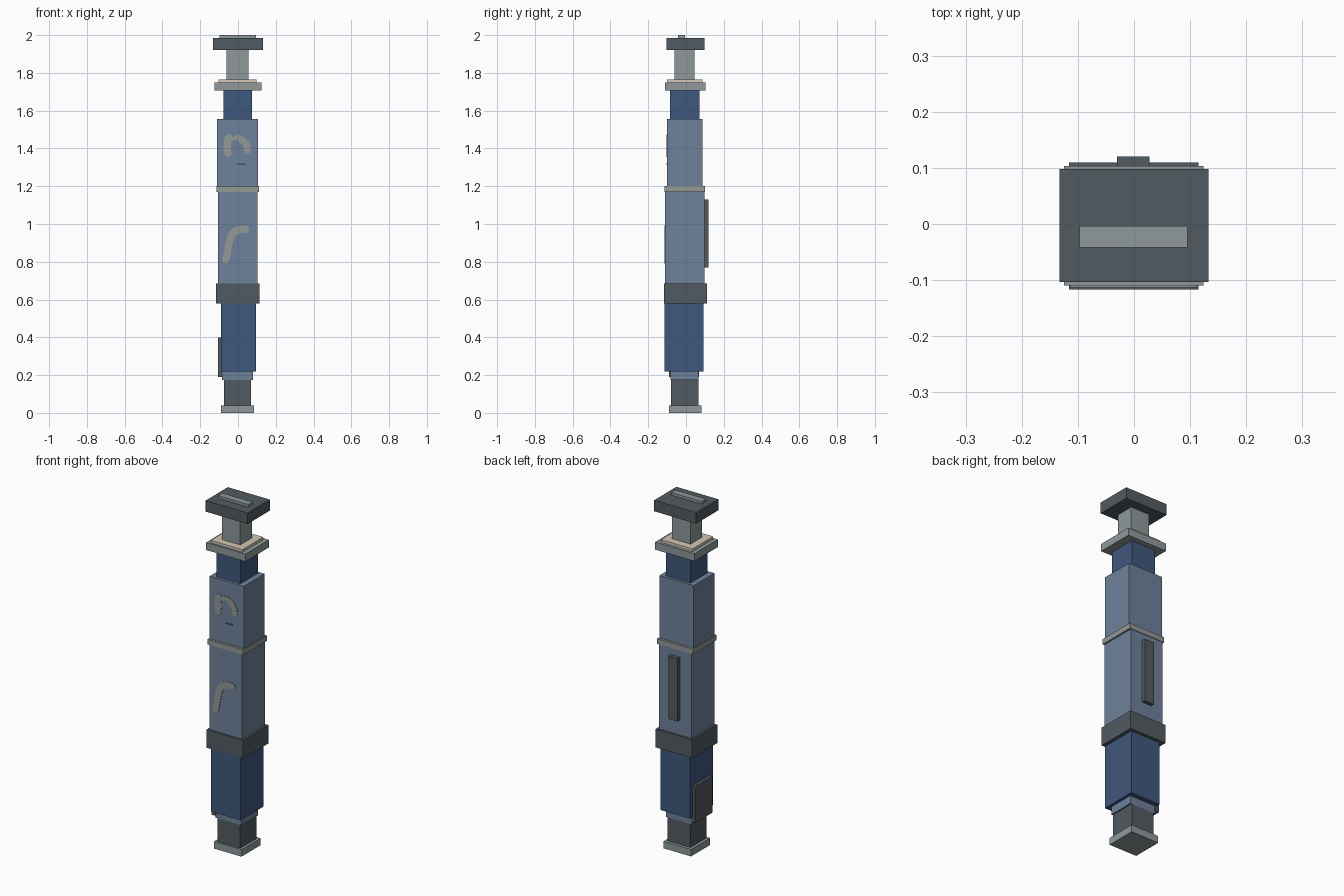
import bpy, bmesh, math
from mathutils import Vector
from mathutils.geometry import interpolate_bezier

if "Cube" in bpy.data.objects:
    bpy.data.objects.remove(bpy.data.objects["Cube"], do_unlink=True)


def material(name, rgb):
    """Flat colour given as 0-255 display values."""
    lin = [((c / 255 + 0.055) / 1.055) ** 2.4 for c in rgb]
    m = bpy.data.materials.new(name)
    m.use_nodes = True
    m.diffuse_color = (*lin, 1)
    bsdf = m.node_tree.nodes["Principled BSDF"]
    bsdf.inputs["Base Color"].default_value = (*lin, 1)
    bsdf.inputs["Roughness"].default_value = 0.7
    return m


slate = material("slate blue", (111, 130, 155))
navy = material("navy blue", (63, 88, 125))
charcoal = material("charcoal", (82, 91, 97))
steel = material("steel grey", (142, 153, 155))
trim = material("warm grey", (148, 152, 150))
cream = material("cream", (212, 200, 182))


def finish(name, bm, mat):
    bmesh.ops.recalc_face_normals(bm, faces=bm.faces)
    mesh = bpy.data.meshes.new(name)
    bm.to_mesh(mesh)
    bm.free()
    mesh.materials.append(mat)
    ob = bpy.data.objects.new(name, mesh)
    bpy.context.collection.objects.link(ob)
    return ob


def box(name, mat, x, y, z):
    """Box from (low, high) pairs on each axis."""
    bm = bmesh.new()
    bmesh.ops.create_cube(bm, size=1)
    for v in bm.verts:
        v.co = [(lo + hi) / 2 + c * (hi - lo) for c, (lo, hi) in zip(v.co, (x, y, z))]
    return finish(name, bm, mat)


def stroke(name, mat, ctrl, width, face_y):
    """Thin painted stroke with round ends along a Bezier in the xz plane."""
    pts = interpolate_bezier(*[Vector((p[0], 0, p[1])) for p in ctrl], 14)
    r = width / 2
    sides = ([], [])
    tangents = []
    for i, p in enumerate(pts):
        t = (pts[min(i + 1, len(pts) - 1)] - pts[max(i - 1, 0)]).normalized()
        n = Vector((-t.z, 0, t.x)) * r
        tangents.append((t * r, n))
        sides[0].append(p + n)
        sides[1].append(p - n)

    def cap(p, t, n):
        return [p + n * math.cos(a) + t * math.sin(a)
                for a in (math.pi * k / 6 for k in range(1, 6))]

    t0, n0 = tangents[0]
    t1, n1 = tangents[-1]
    outline = sides[0] + cap(pts[-1], t1, n1) + sides[1][::-1] + cap(pts[0], -t0, -n0)
    bm = bmesh.new()
    face = bm.faces.new([bm.verts.new((p.x, face_y + 0.002, p.z)) for p in outline])
    new = bmesh.ops.extrude_face_region(bm, geom=[face])["geom"]
    bmesh.ops.translate(bm, vec=(0, -0.005, 0),
                        verts=[g for g in new if isinstance(g, bmesh.types.BMVert)])
    return finish(name, bm, mat)


# Stacked shaft, from the foot to the cap
box("foot_plate", steel, (-.09, .085), (-.09, .083), (0, .04))
box("ankle_block", charcoal, (-.074, .07), (-.08, .066), (.04, .175))
box("lower_collar", slate, (-.085, .08), (-.083, .066), (.175, .22))
box("lower_sleeve", navy, (-.09, .096), (-.114, .093), (.22, .58))
box("grip_band", charcoal, (-.116, .115), (-.117, .11), (.58, .685))
box("main_body", slate, (-.105, .102), (-.11, .098), (.685, 1.17))
box("trim_ring", trim, (-.114, .112), (-.113, .101), (1.17, 1.2))
box("upper_body", slate, (-.11, .107), (-.1, .088), (1.2, 1.557))
box("neck_sleeve", navy, (-.078, .075), (-.084, .072), (1.557, 1.707))
box("flange", steel, (-.125, .124), (-.11, .103), (1.707, 1.75))
box("flange_pad", cream, (-.102, .098), (-.1, .088), (1.75, 1.765))
box("plunger_rod", steel, (-.06, .056), (-.06, .045), (1.765, 1.922))
box("cap_plate", charcoal, (-.133, .133), (-.103, .098), (1.922, 1.985))
box("cap_bar", steel, (-.097, .095), (-.042, -.004), (1.985, 2))

# Raised plates on the back and the side
box("back_clip", charcoal, (-.03, .028), (.09, .12), (.77, 1.13))
box("side_panel", charcoal, (-.106, -.08), (-.09, .07), (.19, .4))

# Painted strokes on the front
stroke("lower_mark", trim, [(-.065, .81), (-.04, .89), (-.06, .98), (.04, .972)], .038, -.11)
stroke("upper_mark_left", trim, [(-.053, 1.375), (-.058, 1.4), (-.06, 1.43), (-.048, 1.455)], .04, -.1)
stroke("upper_mark_arch", trim, [(-.03, 1.45), (.0, 1.465), (.01, 1.46), (.02, 1.45)], .022, -.1)
stroke("upper_mark_right", trim, [(.018, 1.445), (.035, 1.435), (.05, 1.42), (.05, 1.39)], .036, -.1)
stroke("small_mark", navy, [(-.005, 1.316), (.01, 1.316), (.02, 1.316), (.036, 1.316)], .008, -.1)
